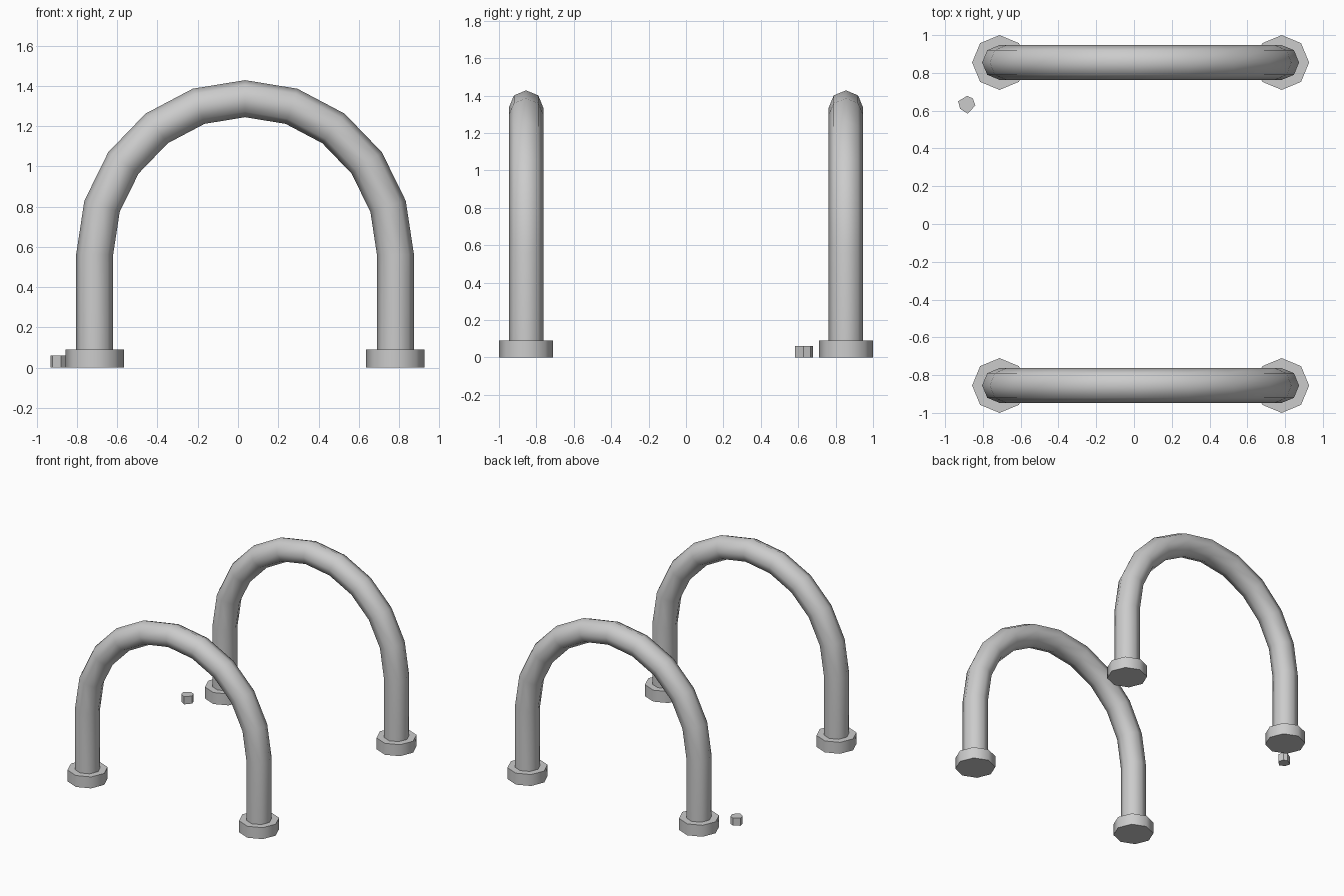
import bpy, bmesh, math
from mathutils import Vector

if "Cube" in bpy.data.objects:
    bpy.data.objects.remove(bpy.data.objects["Cube"])

CX, HALF, RISE, SPRING = 0.035, 0.747, 0.774, 0.562   # arch centre, half span, rise, spring height
TUBE_R, BASE_R, BASE_H, ROW_Y = 0.092, 0.145, 0.09, 0.855


def loft(name, rings, angle=50):
    """Skin a list of equal-length vertex rings and cap both ends."""
    bm = bmesh.new()
    vs = [[bm.verts.new(p) for p in ring] for ring in rings]
    n = len(vs[0])
    for a, b in zip(vs, vs[1:]):
        for i in range(n):
            j = (i + 1) % n
            bm.faces.new((a[i], a[j], b[j], b[i]))
    bm.faces.new(vs[0])
    bm.faces.new(vs[-1])
    bmesh.ops.recalc_face_normals(bm, faces=bm.faces)
    me = bpy.data.meshes.new(name)
    bm.to_mesh(me)
    bm.free()
    ob = bpy.data.objects.new(name, me)
    bpy.context.collection.objects.link(ob)
    bpy.ops.object.select_all(action='DESELECT')
    ob.select_set(True)
    bpy.context.view_layer.objects.active = ob
    bpy.ops.object.shade_smooth_by_angle(angle=math.radians(angle))
    return ob


def ring(centre, normal, radius):
    """Octagon spanned by the given in-plane direction and the y axis."""
    return [centre + normal * radius * math.cos(k * math.pi / 4)
            + Vector((0, radius * math.sin(k * math.pi / 4), 0)) for k in range(8)]


for side, y in (("front", -ROW_Y), ("back", ROW_Y)):
    # Arched tube: straight legs joined by a ten-segment elliptical bend
    path = [(Vector((CX - HALF, y, 0.01)), Vector((-1, 0, 0)))]
    for i in range(11):
        t = math.pi - i * math.pi / 10
        c, s = math.cos(t), math.sin(t)
        path.append((Vector((CX + HALF * c, y, SPRING + RISE * s)),
                     Vector((c / HALF, 0, s / RISE)).normalized()))
    path.append((Vector((CX + HALF, y, 0.01)), Vector((1, 0, 0))))
    loft(side + "_arch_tube", [ring(p, n, TUBE_R) for p, n in path])

    # Octagonal foot under each leg
    for hand, x in (("left", CX - HALF), ("right", CX + HALF)):
        loft(f"{side}_{hand}_foot",
             [ring(Vector((x, y, z)), Vector((1, 0, 0)), BASE_R) for z in (0, BASE_H)])

# Small loose peg beside the back left foot
outline = [(-0.884, 0.678), (-0.853, 0.665), (-0.84, 0.628),
           (-0.88, 0.584), (-0.921, 0.61), (-0.931, 0.65)]
loft("small_peg", [[(x, y, z) for x, y in outline] for z in (0, 0.06)], 30)
